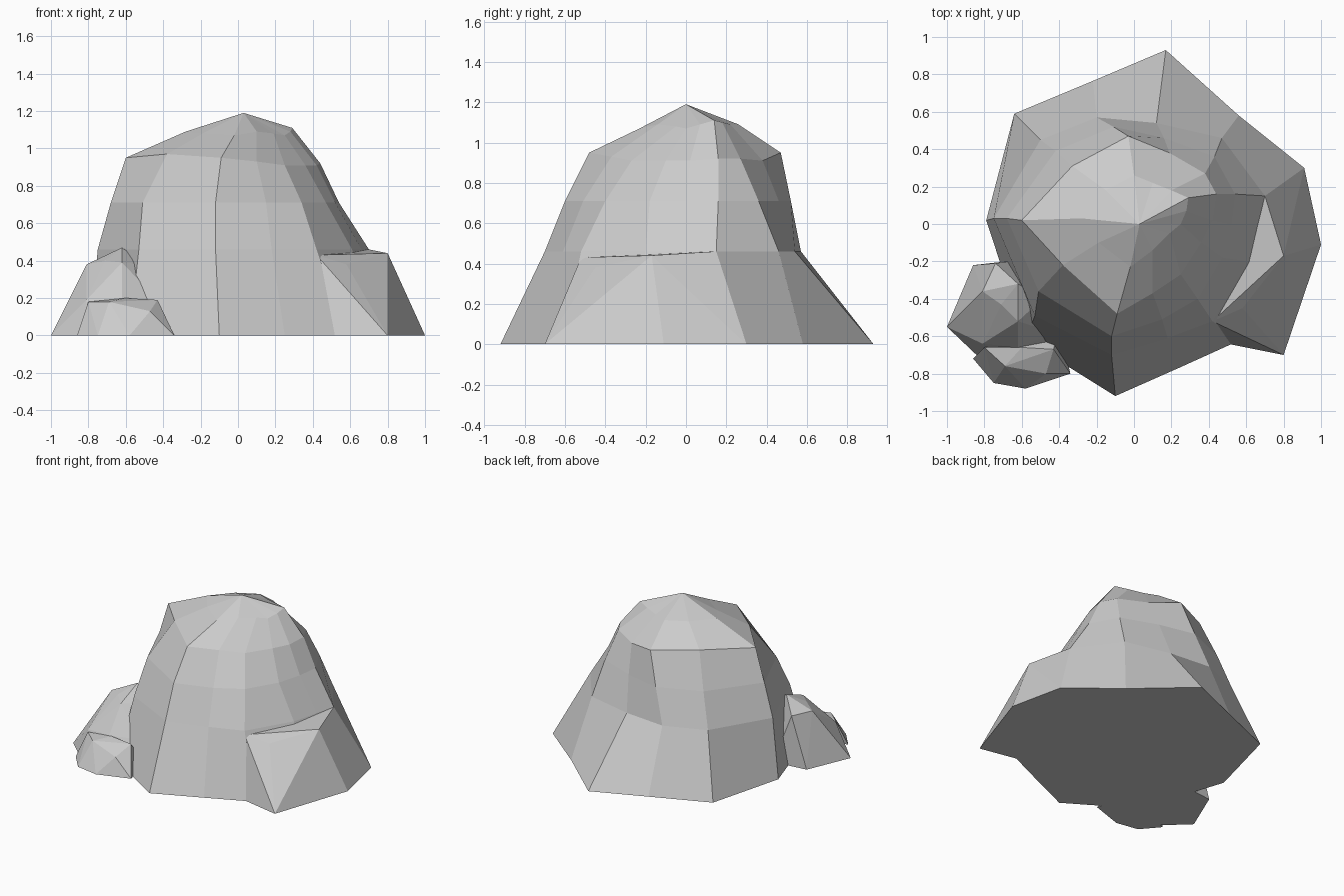
import bpy, bmesh


def finish(name, bm):
    bmesh.ops.recalc_face_normals(bm, faces=bm.faces)
    me = bpy.data.meshes.new(name)
    bm.to_mesh(me)
    bm.free()
    ob = bpy.data.objects.new(name, me)
    bpy.context.collection.objects.link(ob)
    return ob


def loft(name, rings, peak):
    """Stack closed rings of points, cap the base and fan to a peak."""
    bm = bmesh.new()
    loops = [[bm.verts.new(p) for p in ring] for ring in rings]
    n = len(loops[0])
    bm.faces.new(loops[0][::-1])
    for a, b in zip(loops, loops[1:]):
        for i in range(n):
            j = (i + 1) % n
            bm.faces.new((a[i], a[j], b[j], b[i]))
    top = bm.verts.new(peak)
    for i in range(n):
        bm.faces.new((loops[-1][i], loops[-1][(i + 1) % n], top))
    return finish(name, bm)


def chunk(name, base, upper):
    """Angular stone: convex hull of a ground outline and upper corners."""
    bm = bmesh.new()
    for p in [(x, y, 0) for x, y in base] + upper:
        bm.verts.new(p)
    res = bmesh.ops.convex_hull(bm, input=bm.verts)
    bmesh.ops.delete(bm, geom=[v for v in bm.verts if not v.link_faces], context='VERTS')
    bmesh.ops.dissolve_limit(bm, angle_limit=0.03, verts=bm.verts, edges=bm.edges)
    return finish(name, bm)


def level(points, z):
    return [(x, y, z) for x, y in points]


# Main boulder: rings run anticlockwise from the front ridge
ground = level([(-.10, -.92), (.25, -.765), (.57, -.62), (.75, -.30), (.85, 0), (.91, .30),
                (.56, .58), (.17, .93), (-.22, .765), (-.64, .59), (-.79, .02), (-.58, -.62)], 0)
waist = level([(-.12, -.70), (.18, -.61), (.42, -.52), (.61, -.20), (.66, 0), (.70, .15),
               (.47, .46), (.12, .54), (-.20, .57), (-.50, .45), (-.75, .03), (-.53, -.49)], .46)
chest = level([(-.12, -.60), (.15, -.51), (.34, -.40), (.47, -.18), (.52, 0), (.54, .16),
               (.43, .36), (.16, .46), (-.11, .52), (-.42, .39), (-.68, .03), (-.51, -.36)], .71)
shoulder = [(-.09, -.48, .95), (.10, -.37, .93), (.25, -.27, .91), (.36, -.10, .91),
            (.42, .02, .91), (.44, .16, .92), (.38, .27, .92), (.19, .38, .91),
            (-.03, .47, .95), (-.33, .31, .97), (-.60, .02, .95), (-.38, -.22, .97)]
crown = [(-.02, -.23, 1.07), (.10, -.14, 1.09), (.19, -.05, 1.08), (.25, 0, 1.07),
         (.28, .07, 1.09), (.29, .14, 1.11), (.20, .18, 1.10), (.10, .22, 1.09),
         (0, .26, 1.09), (-.15, .18, 1.09), (-.28, .03, 1.09), (-.19, -.10, 1.08)]
loft("main_boulder", [ground, waist, chest, shoulder, crown], (.03, 0, 1.19))

# Ledge jutting out on the right
chunk("side_ledge",
      [(.50, -.64), (.57, -.62), (.80, -.70), (1.0, -.11), (.91, .30), (.4, .2)],
      [(.42, -.52, .43), (.58, -.45, .38), (.74, -.30, .37), (.80, -.17, .44),
       (.70, .15, .46), (.40, .05, .44)])

# Small stone leaning at the front left, with a low stepped foot
chunk("small_stone",
      [(-1.0, -.55), (-.86, -.22), (-.60, -.19), (-.42, -.40), (-.44, -.70), (-.80, -.74)],
      [(-.87, -.42, .22), (-.81, -.36, .38), (-.74, -.21, .38), (-.62, -.32, .47),
       (-.71, -.43, .40), (-.62, -.52, .39), (-.49, -.40, .38), (-.43, -.58, .19),
       (-.62, -.66, .20), (-.81, -.64, .19)])
chunk("small_stone_foot",
      [(-.86, -.72), (-.75, -.85), (-.58, -.88), (-.34, -.80), (-.40, -.55)],
      [(-.69, -.76, .18), (-.47, -.80, .13), (-.60, -.66, .20), (-.43, -.67, .19),
       (-.80, -.66, .18)])
